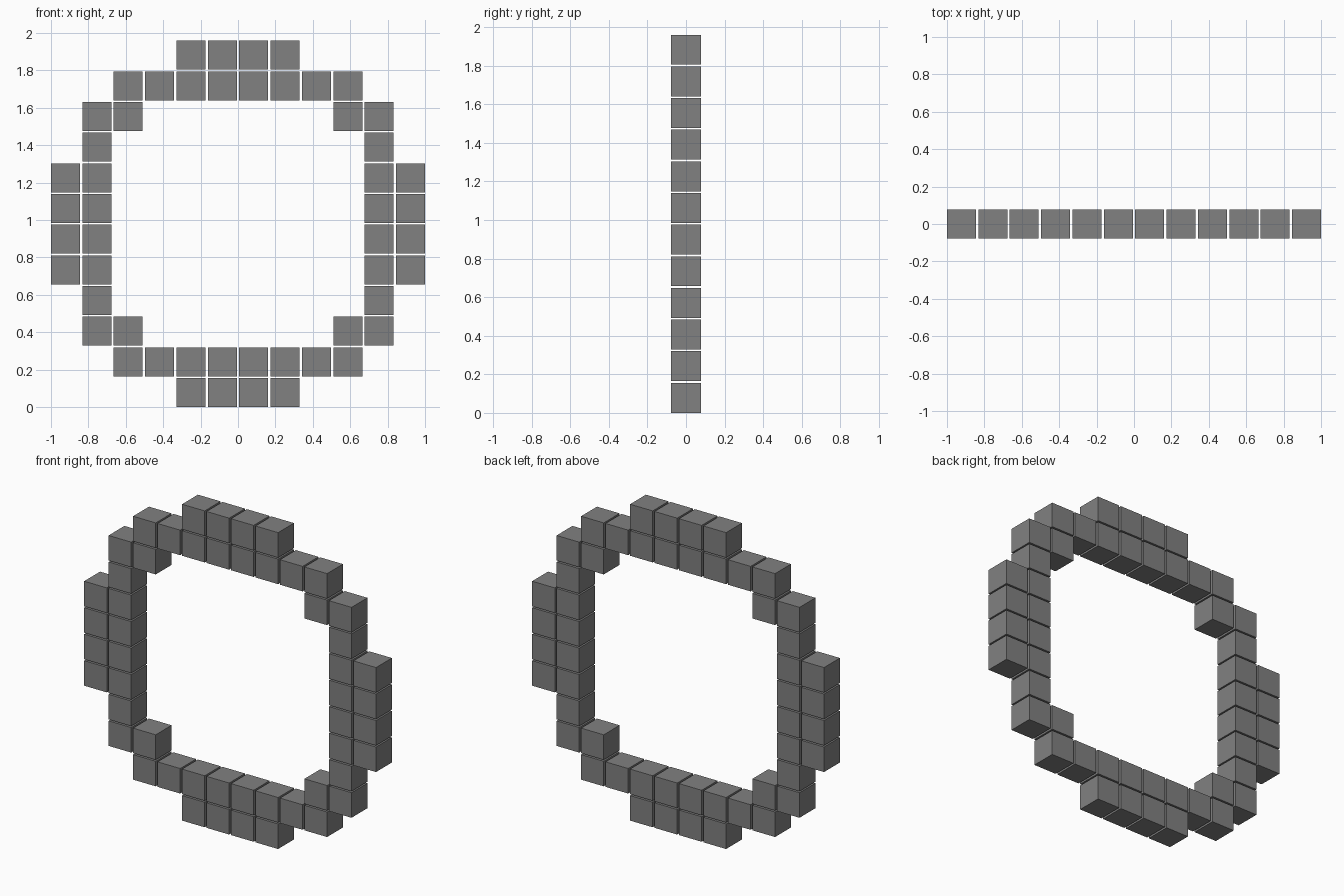
import bpy
import bmesh

if "Cube" in bpy.data.objects:
    bpy.data.objects.remove(bpy.data.objects["Cube"], do_unlink=True)

SIZE = 0.155      # block edge
STEP_X = 0.1677   # column spacing
STEP_Z = 0.164    # row spacing
MID_Z = 0.98      # ring centre height

# Plain grey for every block
grey = bpy.data.materials.new("grey")
grey.use_nodes = True
colour = (0.22, 0.22, 0.22, 1)
grey.diffuse_color = colour
grey.node_tree.nodes["Principled BSDF"].inputs["Base Color"].default_value = colour

# One cube mesh shared by all blocks
mesh = bpy.data.meshes.new("block")
bm = bmesh.new()
bmesh.ops.create_cube(bm, size=SIZE)
bm.to_mesh(mesh)
bm.free()
mesh.materials.append(grey)

# Block columns in one quarter of the ring, listed by row outward from the centre
QUARTER = [(4, 5), (4, 5), (4,), (3, 4), (0, 1, 2, 3), (0, 1)]


def add_block(name, x, z):
    block = bpy.data.objects.new(name, mesh)
    block.location = (x, 0, z)
    bpy.context.collection.objects.link(block)


# Mirror the quarter left to right and top to bottom
for side, side_name in ((1, "left"), (-1, "right")):
    for up, up_name in ((1, "upper"), (-1, "lower")):
        for row, columns in enumerate(QUARTER):
            for column in columns:
                add_block(f"{up_name}_{side_name}_ring_block",
                          side * (column + 0.5) * STEP_X,
                          MID_Z + up * (row + 0.5) * STEP_Z)
